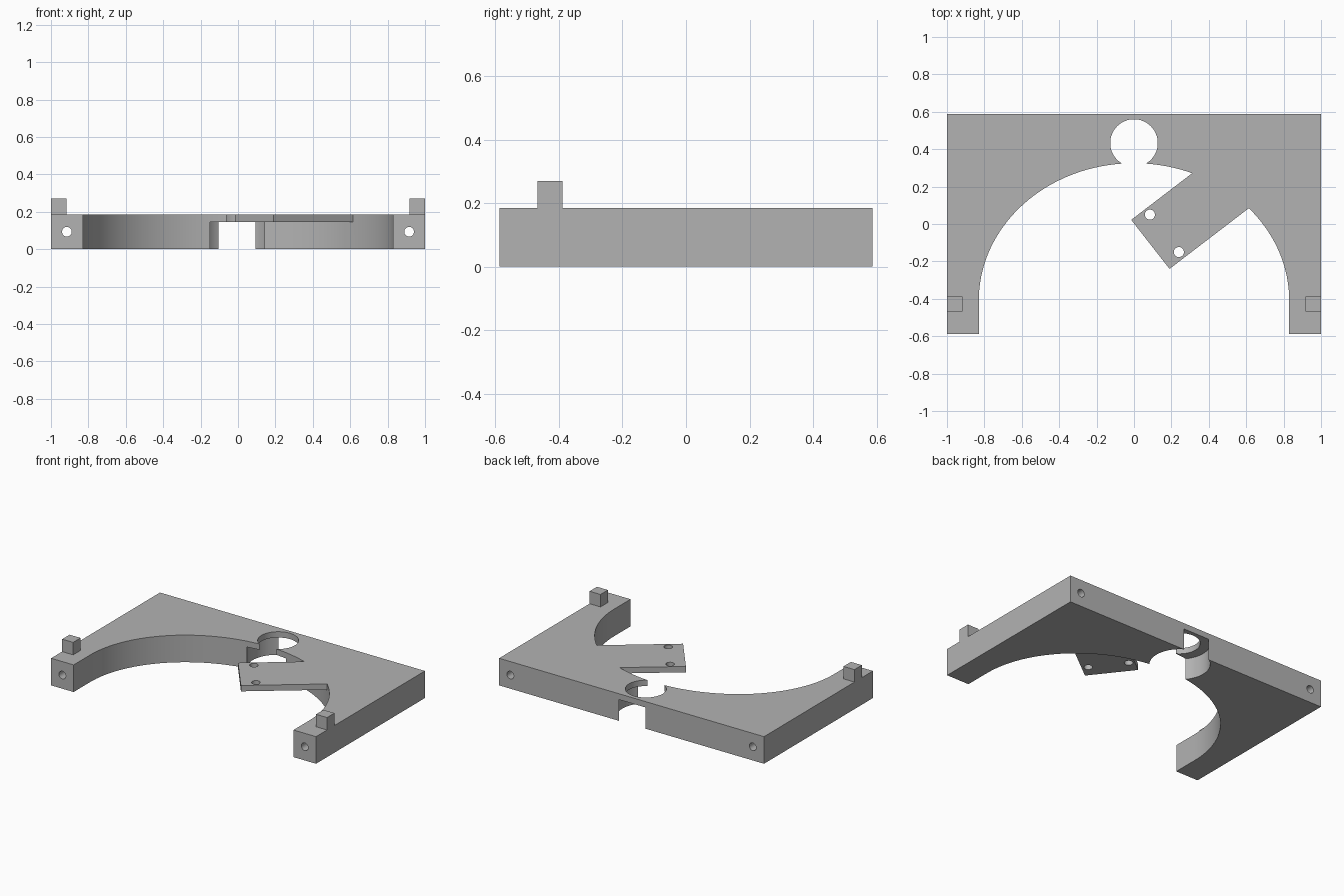
import bpy
import bmesh
from math import cos, sin, pi, radians
from mathutils import Matrix, Vector

cube = bpy.data.objects.get("Cube")
if cube:
    bpy.data.objects.remove(cube, do_unlink=True)

GREY = (0.45, 0.45, 0.45, 1.0)
mat = bpy.data.materials.new("plain_grey")
mat.use_nodes = True
mat.diffuse_color = GREY
mat.node_tree.nodes["Principled BSDF"].inputs["Base Color"].default_value = GREY

FRONT, BACK, TOP = -0.587, 0.587, 0.185
LEDGE = 0.145  # underside of the thin tab and rim


def finish(name, bm):
    bmesh.ops.recalc_face_normals(bm, faces=bm.faces)
    mesh = bpy.data.meshes.new(name)
    bm.to_mesh(mesh)
    bm.free()
    mesh.materials.append(mat)
    obj = bpy.data.objects.new(name, mesh)
    bpy.context.collection.objects.link(obj)
    return obj


def prism(name, outline, z0, z1):
    bm = bmesh.new()
    face = bm.faces.new([bm.verts.new((x, y, z0)) for x, y in outline])
    new = bmesh.ops.extrude_face_region(bm, geom=[face])["geom"]
    bmesh.ops.translate(bm, vec=(0, 0, z1 - z0),
                        verts=[v for v in new if isinstance(v, bmesh.types.BMVert)])
    return finish(name, bm)


def cylinder(name, centre, radius, depth, along_y=False, sides=32):
    bm = bmesh.new()
    turn = Matrix.Rotation(radians(90), 4, 'X') if along_y else Matrix()
    bmesh.ops.create_cone(bm, cap_ends=True, segments=sides, radius1=radius,
                          radius2=radius, depth=depth,
                          matrix=Matrix.Translation(Vector(centre)) @ turn)
    return finish(name, bm)


def combine(target, other, operation):
    other.hide_render = True
    mod = target.modifiers.new(operation.title(), 'BOOLEAN')
    mod.operation = operation
    mod.solver = 'EXACT'
    mod.object = other
    bpy.context.view_layer.objects.active = target
    bpy.ops.object.modifier_apply(modifier=mod.name)
    bpy.data.objects.remove(other, do_unlink=True)


# Main plate with a wide arch opening to the front
STEPS = 72
ARCH_Y = -0.41
arch = [(0.83 * cos(pi * i / STEPS), ARCH_Y + 0.735 * sin(pi * i / STEPS))
        for i in range(STEPS + 1)]
outline = [(-1, FRONT), (-1, BACK), (1, BACK), (1, FRONT), (0.83, FRONT)]
outline += arch + [(-0.83, FRONT)]
plate = prism("arched_plate", outline, 0, TOP)

# Round hole, with a wider recess below that breaks through the back wall
combine(plate, cylinder("hole_cutter", (0, 0.433, 0.1), 0.127, 1, sides=64), 'DIFFERENCE')
combine(plate, cylinder("recess_cutter", (-0.005, 0.43, LEDGE - 0.25), 0.186, 0.5, sides=64),
        'DIFFERENCE')

# Thin slanted tab reaching into the arch
tab = prism("tab", [(-0.015, 0.022), (0.19, -0.24), (0.68, 0.135), (0.475, 0.397)],
            LEDGE, TOP)
combine(plate, tab, 'UNION')

# Screw holes in the tab, and long bores from front to back
for x, y in ((0.085, 0.05), (0.24, -0.15)):
    combine(plate, cylinder("screw_cutter", (x, y, 0.15), 0.027, 0.5), 'DIFFERENCE')
for x in (-0.915, 0.915):
    combine(plate, cylinder("bore_cutter", (x, 0, 0.093), 0.026, 2, True), 'DIFFERENCE')

# Square pegs on top of both legs
pegs = []
for name, side in (("left_peg", 1), ("right_peg", -1)):
    square = [(side * x, y) for x, y in
              ((0.917, -0.468), (1, -0.468), (1, -0.388), (0.917, -0.388))]
    pegs.append(prism(name, square, TOP, 0.27))

# Smooth curved walls, crisp edges
bpy.ops.object.select_all(action='DESELECT')
plate.select_set(True)
bpy.context.view_layer.objects.active = plate
bpy.ops.object.shade_smooth_by_angle(angle=radians(30))
